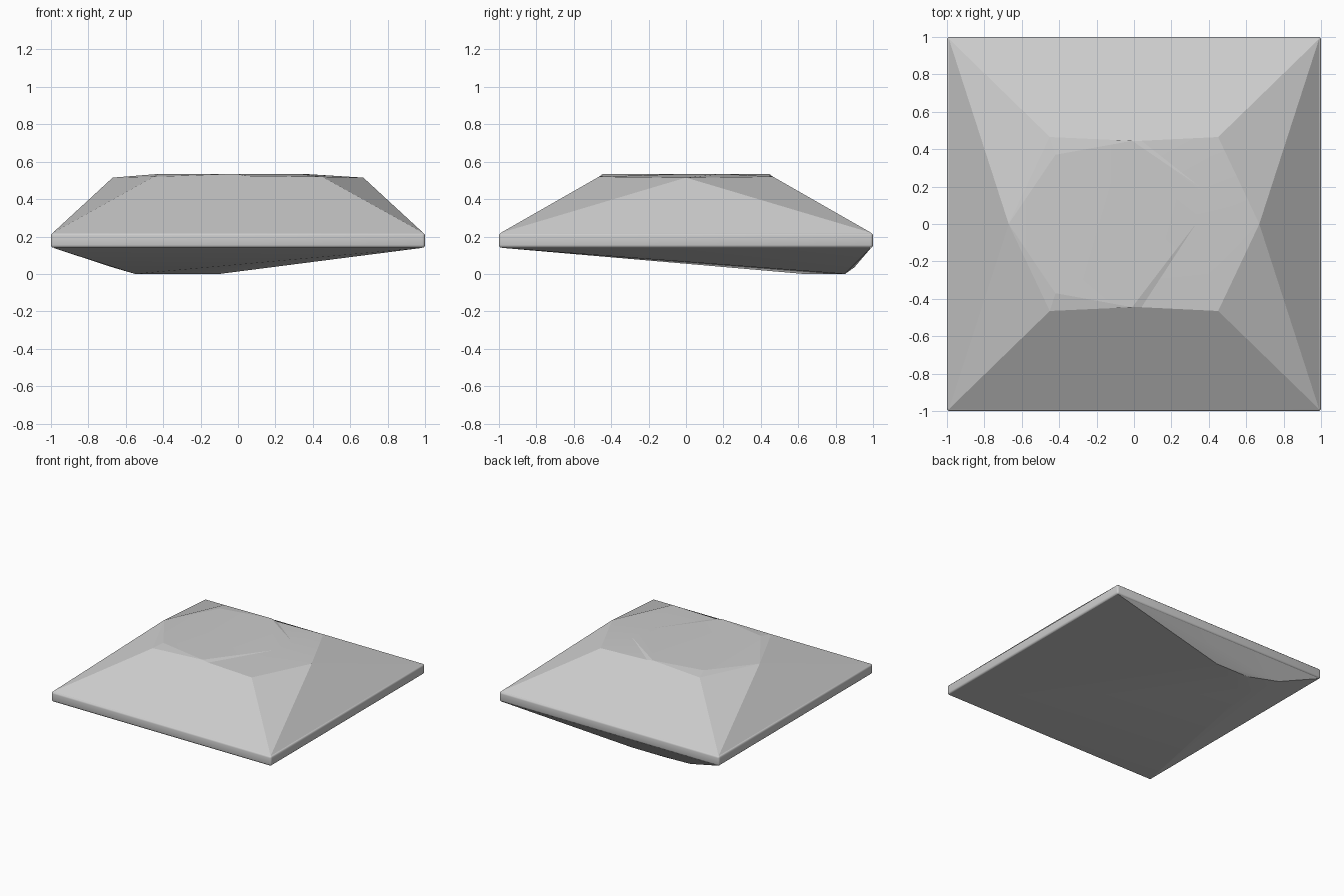
import bpy, bmesh, math

cube = bpy.data.objects.get("Cube")
if cube:
    bpy.data.objects.remove(cube)

grey = bpy.data.materials.new("plain grey")
grey.use_nodes = True
colour = (0.6, 0.6, 0.6, 1)
grey.diffuse_color = colour
grey.node_tree.nodes["Principled BSDF"].inputs["Base Color"].default_value = colour

RIM = 0.99       # half width where the crown and belly meet the slab
LOW, HIGH = 0.14, 0.22
PEAK = 0.535


def finish(bm, name, angle):
    """Turn a bmesh into a shaded, coloured object."""
    bmesh.ops.recalc_face_normals(bm, faces=bm.faces)
    mesh = bpy.data.meshes.new(name)
    bm.to_mesh(mesh)
    bm.free()
    mesh.materials.append(grey)
    obj = bpy.data.objects.new(name, mesh)
    bpy.context.collection.objects.link(obj)
    bpy.ops.object.select_all(action='DESELECT')
    obj.select_set(True)
    bpy.context.view_layer.objects.active = obj
    bpy.ops.object.shade_smooth_by_angle(angle=math.radians(angle))
    return obj


# Square slab with softly rounded edges
bm = bmesh.new()
bmesh.ops.create_cube(bm, size=2)
for v in bm.verts:
    v.co.z = HIGH if v.co.z > 0 else LOW
bmesh.ops.bevel(bm, geom=bm.edges[:], offset=0.015, segments=3,
                profile=0.5, affect='EDGES')
finish(bm, "slab", 40)

# Faceted crown: named points, mirrored front (f) to back (b)
bm = bmesh.new()
points = {"left": (0.67, 0, 0.515), "right": (-0.67, 0, 0.515),
          "crease_f": (0.33, 0, PEAK), "crease_b": (0.35, 0.2, PEAK)}
for end, s in (("f", -1), ("b", 1)):
    points["rim_left_" + end] = (RIM, s * RIM, HIGH)
    points["rim_right_" + end] = (-RIM, s * RIM, HIGH)
    points["shoulder_left_" + end] = (0.45, s * 0.465, 0.52)
    points["shoulder_right_" + end] = (-0.45, s * 0.465, 0.52)
    points["mid_" + end] = (-0.01, s * 0.445, PEAK)
    points["notch_" + end] = (0.04, s * 0.445, 0.525)
    points["inner_" + end] = (-0.42, s * 0.37, PEAK)
verts = {name: bm.verts.new(co) for name, co in points.items()}


def face(*names):
    bm.faces.new([verts[n] for n in names])


for e in "fb":
    # Sloping end and corner facets
    face("rim_right_" + e, "rim_left_" + e, "shoulder_left_" + e,
         "notch_" + e, "mid_" + e, "shoulder_right_" + e)
    for side in ("left", "right"):
        face("rim_" + side + "_" + e, side, "shoulder_" + side + "_" + e)
    # Crease sliver and the lower facets beside it
    face("mid_" + e, "notch_" + e, "crease_" + e)
    face("notch_" + e, "shoulder_left_" + e, "crease_" + e)
    face("shoulder_left_" + e, "left", "crease_" + e)
    # Narrow facets round the flat top
    face("shoulder_right_" + e, "mid_" + e, "inner_" + e)
    face("right", "shoulder_right_" + e, "inner_" + e)
for side in ("left", "right"):
    face("rim_" + side + "_f", "rim_" + side + "_b", side)
face("left", "crease_b", "crease_f")
face("right", "inner_b", "inner_f")
face("mid_f", "crease_f", "crease_b", "mid_b", "inner_b", "inner_f")
face("rim_left_f", "rim_left_b", "rim_right_b", "rim_right_f")
finish(bm, "crown", 8)

# Lopsided belly: hull of the slab corners and a low off-centre patch
bm = bmesh.new()
low_points = [(-0.1, 0.85, 0), (-0.4, 0.85, 0), (-0.55, 0.63, 0),
              (-0.67, 0.9, 0.035)]
corners = [(x, y, LOW) for x in (-RIM, RIM) for y in (-RIM, RIM)]
for p in low_points + corners:
    bm.verts.new(p)
bmesh.ops.convex_hull(bm, input=bm.verts[:])
finish(bm, "belly", 12)
